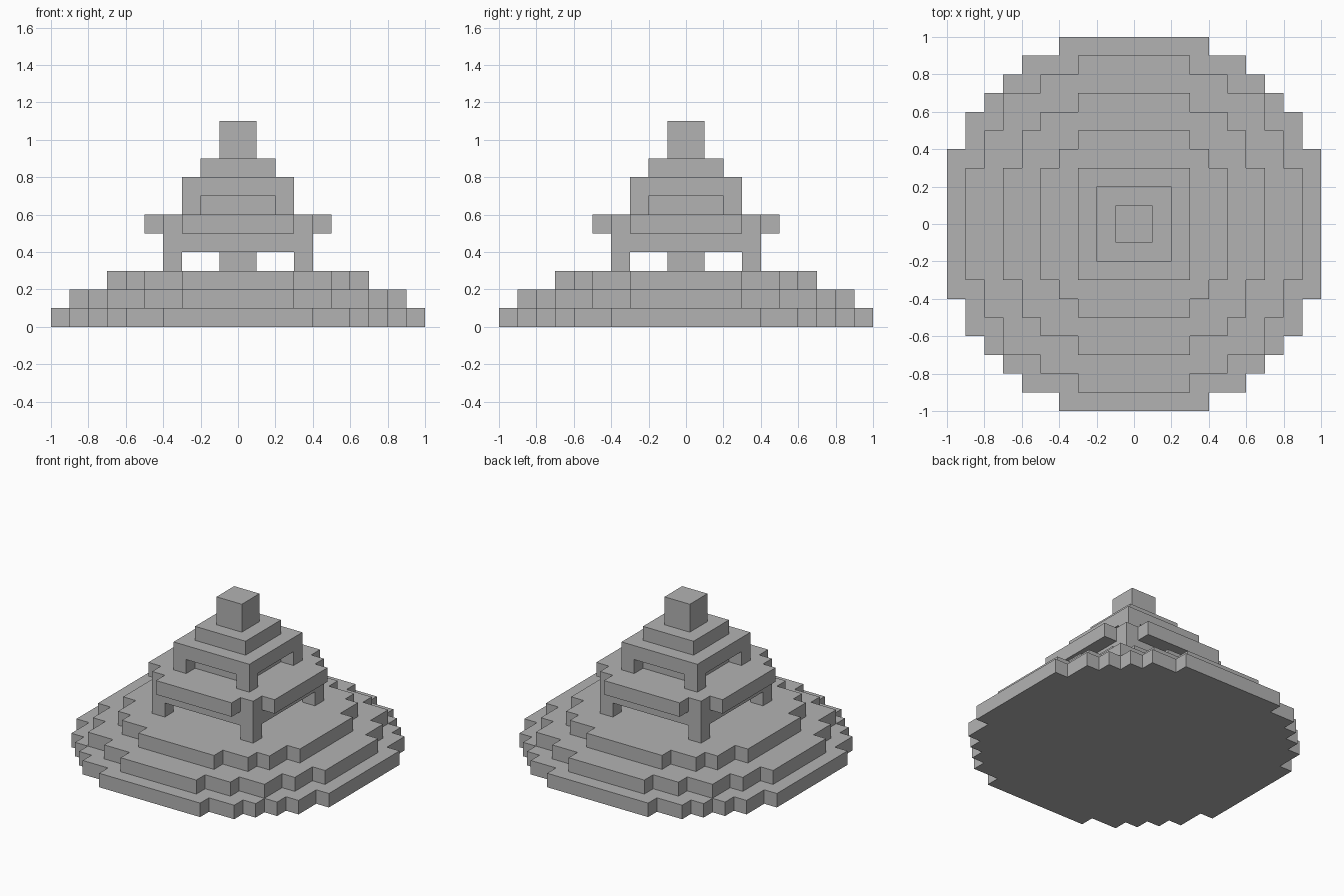
import bpy, bmesh

cube = bpy.data.objects.get("Cube")
if cube:
    bpy.data.objects.remove(cube, do_unlink=True)

stone = bpy.data.materials.new("grey_stone")
stone.use_nodes = True
GREY = (0.45, 0.45, 0.45, 1)
stone.diffuse_color = GREY
stone.node_tree.nodes["Principled BSDF"].inputs["Base Color"].default_value = GREY


def slab(name, outline, bottom, top):
    """Extrude a flat outline from bottom to top."""
    bm = bmesh.new()
    face = bm.faces.new([bm.verts.new((x, y, bottom)) for x, y in outline])
    grown = bmesh.ops.extrude_face_region(bm, geom=[face], use_keep_orig=True)
    for v in grown["geom"]:
        if isinstance(v, bmesh.types.BMVert):
            v.co.z = top
    bmesh.ops.recalc_face_normals(bm, faces=bm.faces)
    mesh = bpy.data.meshes.new(name)
    bm.to_mesh(mesh)
    bm.free()
    mesh.materials.append(stone)
    obj = bpy.data.objects.new(name, mesh)
    bpy.context.collection.objects.link(obj)
    return obj


def stepped(corners):
    """Outer corners of one quarter, turned four times into a closed stepped outline."""
    quarter = []
    for i, (x, y) in enumerate(corners):
        if i:
            quarter.append((x, corners[i - 1][1]))
        quarter.append((x, y))
    outline = []
    for _ in range(4):
        outline += quarter
        quarter = [(-y, x) for x, y in quarter]
    return outline


def square(half, cx=0, cy=0):
    return [(cx + sx * half, cy + sy * half)
            for sx, sy in ((-1, -1), (1, -1), (1, 1), (-1, 1))]


def corner_posts(name, centre, bottom, top):
    for side, sx in (("right", -1), ("left", 1)):
        for end, sy in (("front", -1), ("back", 1)):
            slab(f"{name}_{end}_{side}", square(0.05, sx * centre, sy * centre), bottom, top)


# Round stepped base
slab("base_lower", stepped([(1, .4), (.9, .6), (.8, .7), (.7, .8), (.6, .9), (.4, 1)]), 0, 0.1)
slab("base_middle", stepped([(.9, .3), (.8, .5), (.7, .7), (.5, .8), (.3, .9)]), 0.1, 0.2)
slab("base_upper", stepped([(.7, .3), (.6, .5), (.5, .6), (.3, .7)]), 0.2, 0.3)

# Open lower storey with its overhanging roof
corner_posts("lower_post", 0.35, 0.3, 0.4)
slab("lower_core", square(0.1), 0.3, 0.4)
slab("lower_beam", square(0.4), 0.4, 0.5)
slab("lower_roof", stepped([(.5, .3), (.4, .4), (.3, .5)]), 0.5, 0.6)

# Upper storey with recessed walls
corner_posts("upper_post", 0.25, 0.6, 0.7)
slab("upper_core", square(0.2), 0.6, 0.7)
slab("upper_beam", square(0.3), 0.7, 0.8)

# Roof cap and finial
slab("roof_cap", square(0.2), 0.8, 0.9)
slab("finial", square(0.1), 0.9, 1.1)
